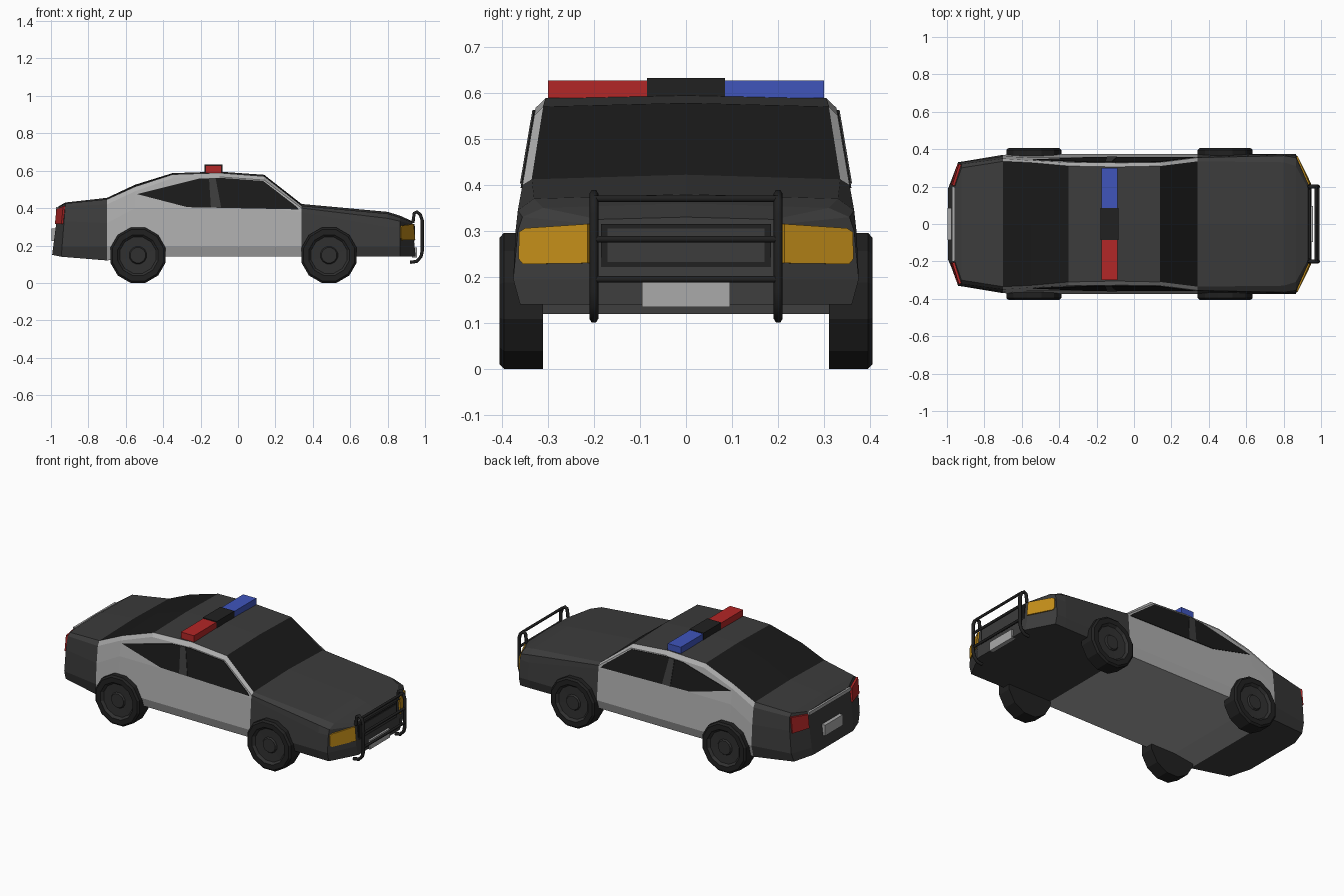
import bpy, bmesh, math
from mathutils import Vector

if "Cube" in bpy.data.objects:
    bpy.data.objects.remove(bpy.data.objects["Cube"])


def material(name, rgb):
    m = bpy.data.materials.new(name)
    m.diffuse_color = (*rgb, 1)
    m.use_nodes = True
    m.node_tree.nodes["Principled BSDF"].inputs["Base Color"].default_value = m.diffuse_color
    return m


DARK = material("dark_paint", (0.045, 0.045, 0.045))
WHITE = material("pale_paint", (0.42, 0.42, 0.42))
GLASS = material("glass", (0.01, 0.01, 0.01))
RUBBER = material("rubber", (0.015, 0.015, 0.015))
RIM = material("rim", (0.03, 0.03, 0.03))
RED = material("red", (0.45, 0.02, 0.02))
BLUE = material("blue", (0.05, 0.09, 0.5))
AMBER = material("amber", (0.55, 0.27, 0.01))
SILVER = material("silver", (0.4, 0.4, 0.4))


def build(name, verts, faces, mats, ids=None):
    bm = bmesh.new()
    vs = [bm.verts.new(v) for v in verts]
    for i, f in enumerate(faces):
        bm.faces.new([vs[k] for k in f]).material_index = ids[i] if ids else 0
    bmesh.ops.recalc_face_normals(bm, faces=bm.faces)
    me = bpy.data.meshes.new(name)
    bm.to_mesh(me)
    bm.free()
    for m in mats:
        me.materials.append(m)
    ob = bpy.data.objects.new(name, me)
    bpy.context.collection.objects.link(ob)
    return ob


def prism(name, pts, vec, mat, side=1):
    """Thin plate: outline sunk a little inward and raised by vec."""
    vec, n = Vector(vec), len(pts)
    lo = [Vector(p) - vec for p in pts]
    hi = [Vector(p) + vec for p in pts]
    verts = [(v.x, v.y * side, v.z) for v in lo + hi]
    faces = [tuple(range(n)), tuple(range(n, 2 * n))]
    faces += [(i, (i + 1) % n, n + (i + 1) % n, n + i) for i in range(n)]
    return build(name, verts, faces, [mat])


def box(name, x0, x1, y0, y1, z0, z1, mat):
    h = (z1 - z0) / 2
    z = z0 + h
    return prism(name, [(x0, y0, z), (x1, y0, z), (x1, y1, z), (x0, y1, z)], (0, 0, h), mat)


def tube(name, pts, r, mat):
    cu = bpy.data.curves.new(name, 'CURVE')
    cu.dimensions = '3D'
    cu.bevel_depth, cu.bevel_resolution, cu.use_fill_caps = r, 1, True
    sp = cu.splines.new('POLY')
    sp.points.add(len(pts) - 1)
    for p, co in zip(sp.points, pts):
        p.co = (*co, 1)
    cu.materials.append(mat)
    bpy.context.collection.objects.link(bpy.data.objects.new(name, cu))


def side_y(z):
    """Half width of the leaning window plane."""
    return 0.355 - 0.17 * (z - 0.40)


# Body stations: x, lean, floor z, floor y, sill y, belt (y, z), window top (y, z), roof edge (y, z), crown z
S = [
    (-0.995, 0.13, 0.15, 0.19, 0.20, (0.20, 0.33), (0.20, 0.39), (0.19, 0.405), 0.41),
    (-0.945, 0.08, 0.14, 0.31, 0.33, (0.33, 0.33), (0.32, 0.41), (0.30, 0.425), 0.43),
    (-0.70, 0, 0.12, 0.35, 0.37, (0.362, 0.32), (0.35, 0.42), (0.335, 0.447), 0.455),
    (-0.55, 0, 0.14, 0.355, 0.373, (0.355, 0.40), (side_y(0.49), 0.49), (0.328, 0.515), 0.525),
    (-0.35, 0, 0.14, 0.355, 0.373, (0.355, 0.40), (side_y(0.56), 0.56), (0.31, 0.58), 0.587),
    (-0.10, 0, 0.14, 0.355, 0.373, (0.355, 0.40), (side_y(0.567), 0.567), (0.305, 0.588), 0.595),
    (0.14, 0, 0.14, 0.355, 0.373, (0.355, 0.40), (side_y(0.55), 0.55), (0.31, 0.57), 0.578),
    (0.34, 0, 0.14, 0.355, 0.373, (0.358, 0.38), (0.355, 0.40), (0.335, 0.412), 0.422),
    (0.80, 0, 0.14, 0.36, 0.375, (0.37, 0.30), (0.365, 0.345), (0.33, 0.37), 0.38),
    (0.865, 0, 0.14, 0.36, 0.375, (0.365, 0.30), (0.355, 0.33), (0.31, 0.35), 0.36),
    (0.95, -0.1, 0.14, 0.20, 0.21, (0.21, 0.28), (0.21, 0.315), (0.19, 0.325), 0.33),
]
verts, faces, ids = [], [], []
for x, lean, zb, yb, yw, belt, top, edge, zt in S:
    half = [(yb, zb), (yw, 0.195), belt, top, edge]
    ring = [(0, zb)] + half + [(0, zt)] + [(-y, z) for y, z in reversed(half)]
    verts += [(x + lean * (z - 0.14), y, z) for y, z in ring]
N = 12
for i in range(len(S) - 1):
    for k in range(N):
        k2 = (k + 1) % N
        faces.append((i * N + k, i * N + k2, (i + 1) * N + k2, (i + 1) * N + k))
        on_top = k in (5, 6)
        if on_top:
            ids.append(2 if i in (2, 3, 6) else 0)   # windscreens in the roof strip
        else:
            ids.append(1 if 2 <= i <= 6 else 0)      # pale doors and floor
faces += [tuple(range(N)), tuple(range((len(S) - 1) * N, len(S) * N))]
ids += [0, 0]
build("body", verts, faces, [DARK, WHITE, GLASS], ids)


def wheel(name, cx, side):
    prof = [(0.153, 0.31), (0.153, 0.395), (0.142, 0.405), (0.112, 0.405), (0.10, 0.39),
            (0.048, 0.388), (0.042, 0.397)]
    n, vs, fs, mi = 12, [], [], []
    for r, y in prof:
        for k in range(n):
            a = 2 * math.pi * (k + 0.5) / n
            vs.append((cx + r * math.cos(a), side * y, 0.148 + r * math.sin(a)))
    for j in range(len(prof) - 1):
        for k in range(n):
            k2 = (k + 1) % n
            fs.append((j * n + k, j * n + k2, (j + 1) * n + k2, (j + 1) * n + k))
            mi.append(1 if j >= 3 else 0)
    fs += [tuple(range(n)), tuple(range(len(vs) - n, len(vs)))]
    build(name, vs, fs, [RUBBER, RIM], mi + [0, 1])


def lamp_x(y, z):
    t = (y - 0.21) / 0.155
    return (0.95 - 0.1 * (z - 0.14)) * (1 - t) + 0.865 * t


for side, tag in ((-1, "right"), (1, "left")):
    wheel(f"front_wheel_{tag}", 0.487, side)
    wheel(f"rear_wheel_{tag}", -0.535, side)
    # side glass and door pillar
    win = [(-0.54, 0.475), (-0.27, 0.405), (0.325, 0.393), (0.31, 0.41),
           (0.135, 0.545), (-0.10, 0.562), (-0.21, 0.557)]
    prism(f"side_window_{tag}", [(x, side_y(z), z) for x, z in win], (0, 0.003, 0), GLASS, side)
    post = [(-0.145, 0.403), (-0.09, 0.403), (-0.12, 0.562), (-0.155, 0.56)]
    prism(f"door_pillar_{tag}", [(x, side_y(z), z) for x, z in post], (0, 0.006, 0), DARK, side)
    # lamps on the slanted corners
    head = [(0.21, 0.23), (0.35, 0.228), (0.36, 0.24), (0.358, 0.298), (0.345, 0.306), (0.21, 0.315)]
    prism(f"headlight_{tag}", [(lamp_x(y, z), y, z) for y, z in head], (0.007, 0.004, 0), AMBER, side)
    prism(f"tail_light_{tag}", [(-0.970, 0.205, 0.315), (-0.935, 0.318, 0.315),
                                (-0.926, 0.318, 0.41), (-0.962, 0.205, 0.395)],
          (-0.009, 0.004, 0), RED, side)
    # push bar uprights
    path = [(0.92, 0.11), (0.955, 0.115), (0.978, 0.14), (0.985, 0.17), (0.985, 0.335),
            (0.975, 0.365), (0.957, 0.38), (0.942, 0.372), (0.935, 0.32)]
    tube(f"push_bar_upright_{tag}", [(x, side * 0.2, z) for x, z in path], 0.01, RUBBER)

for i, (x, z) in enumerate([(0.972, 0.37), (0.985, 0.282), (0.985, 0.195)]):
    tube(f"push_bar_rail_{i}", [(x, -0.2, z), (x, 0.2, z)], 0.008, RUBBER)

# grille, number plates and boot trim
box("grille_frame", 0.92, 0.943, -0.185, 0.185, 0.222, 0.315, RUBBER)
box("grille", 0.92, 0.946, -0.17, 0.17, 0.232, 0.305, DARK)
box("front_plate", 0.93, 0.957, -0.095, 0.095, 0.135, 0.19, SILVER)
box("rear_plate", -0.998, -0.96, -0.085, 0.085, 0.225, 0.29, SILVER)
box("boot_trim", -0.972, -0.95, -0.2, 0.2, 0.385, 0.405, SILVER)

# roof light bar
box("light_bar_red", -0.175, -0.087, -0.3, -0.085, 0.588, 0.627, RED)
box("light_bar_centre", -0.178, -0.084, -0.085, 0.085, 0.588, 0.632, RUBBER)
box("light_bar_blue", -0.175, -0.087, 0.085, 0.3, 0.588, 0.627, BLUE)
